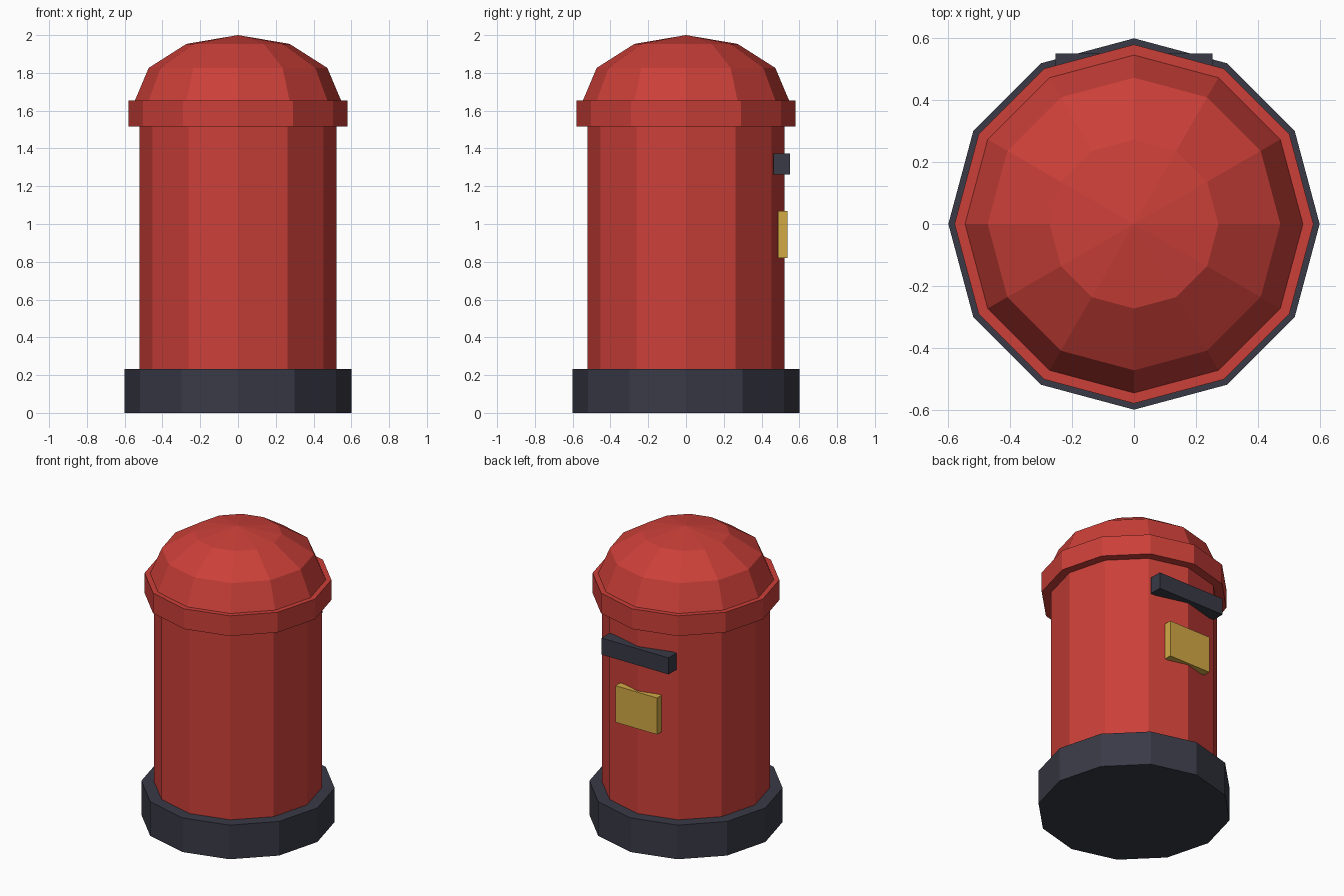
import bpy
import bmesh
from math import cos, sin, pi

if "Cube" in bpy.data.objects:
    bpy.data.objects.remove(bpy.data.objects["Cube"])

SIDES = 12


def material(name, rgb):
    m = bpy.data.materials.new(name)
    m.diffuse_color = (*rgb, 1)
    m.use_nodes = True
    m.node_tree.nodes["Principled BSDF"].inputs["Base Color"].default_value = m.diffuse_color
    return m


red = material("red_paint", (0.60, 0.05, 0.04))
dark = material("dark_iron", (0.04, 0.042, 0.06))
brass = material("brass", (0.65, 0.40, 0.06))


def add_object(name, bm, mat):
    bmesh.ops.recalc_face_normals(bm, faces=bm.faces)
    mesh = bpy.data.meshes.new(name)
    bm.to_mesh(mesh)
    bm.free()
    mesh.materials.append(mat)
    obj = bpy.data.objects.new(name, mesh)
    bpy.context.collection.objects.link(obj)
    return obj


def turned(name, profile, mat):
    """Closed 12-sided solid from (radius, z) points; radius 0 makes a tip."""
    bm = bmesh.new()
    rings = []
    for r, z in profile:
        count = SIDES if r > 0 else 1
        rings.append([bm.verts.new((r * cos(2 * pi * i / SIDES),
                                    r * sin(2 * pi * i / SIDES), z))
                      for i in range(count)])
    for low, high in zip(rings, rings[1:]):
        for i in range(SIDES):
            j = (i + 1) % SIDES
            if len(high) == 1:
                bm.faces.new((low[i], low[j], high[0]))
            else:
                bm.faces.new((low[i], low[j], high[j], high[i]))
    for ring in (rings[0], rings[-1]):
        if len(ring) > 1:
            bm.faces.new(ring)
    return add_object(name, bm, mat)


def box(name, size, center, mat):
    bm = bmesh.new()
    bmesh.ops.create_cube(bm, size=1)
    bmesh.ops.scale(bm, vec=size, verts=bm.verts)
    bmesh.ops.translate(bm, vec=center, verts=bm.verts)
    return add_object(name, bm, mat)


# Round pillar
turned("base", [(0.60, 0), (0.60, 0.233)], dark)
turned("body", [(0.522, 0.233), (0.522, 1.515)], red)
turned("collar", [(0.58, 1.515), (0.58, 1.653)], red)

# Domed cap: flattened half sphere in three bands
dome = [(0.546 * cos(k * pi / 6), 1.653 + 0.347 * sin(k * pi / 6)) for k in range(3)]
turned("dome_cap", dome + [(0, 2.0)], red)

# Fittings on the back face
box("mail_slot", (0.507, 0.087, 0.113), (0, 0.507, 1.318), dark)
box("notice_plate", (0.315, 0.05, 0.25), (0, 0.512, 0.945), brass)
